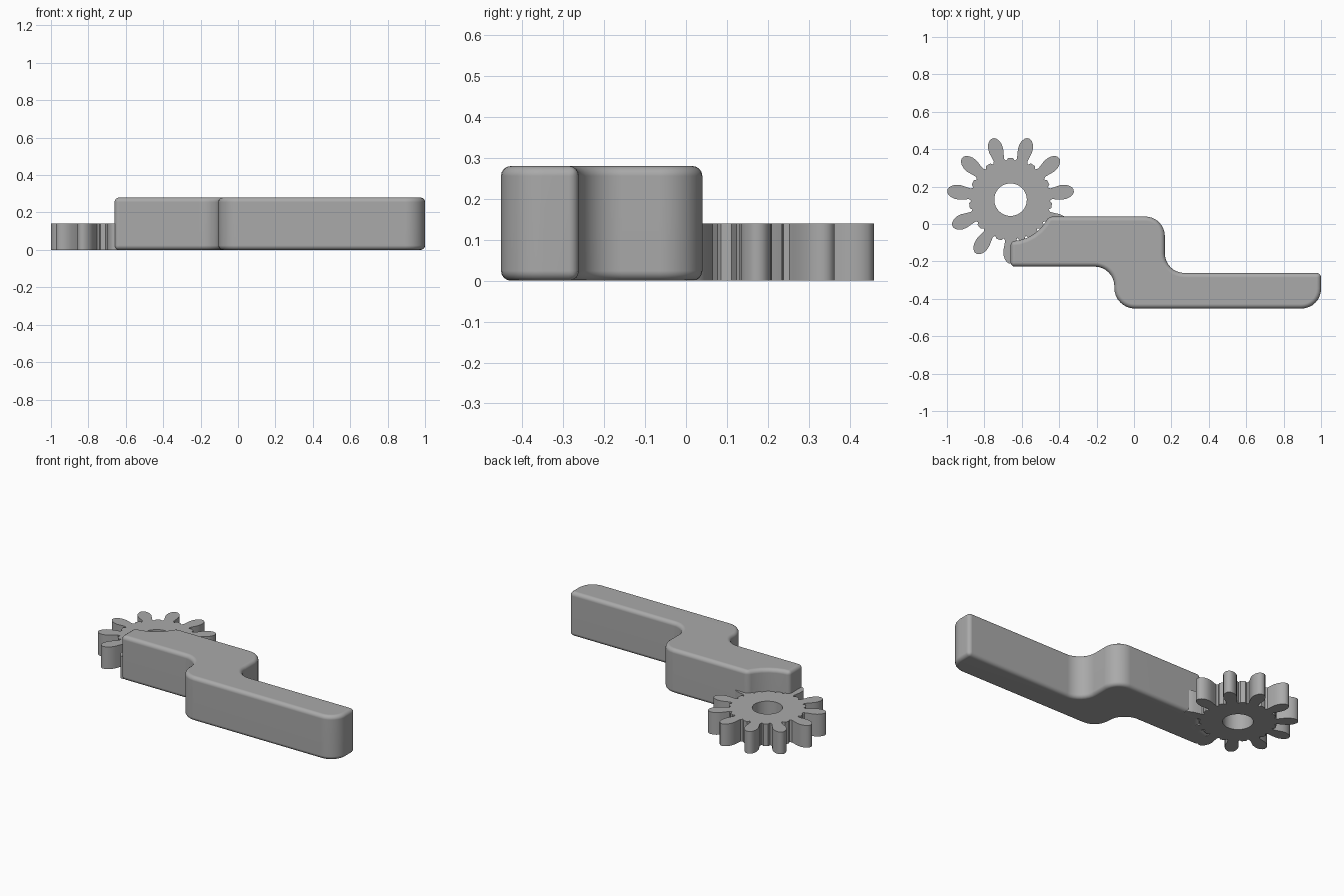
import bpy, bmesh
from math import sin, cos, pi, radians
from mathutils import Vector

cube = bpy.data.objects.get("Cube")
if cube:
    bpy.data.objects.remove(cube, do_unlink=True)

grey = bpy.data.materials.new("plain grey")
grey.use_nodes = True
grey.diffuse_color = (0.4, 0.4, 0.4, 1)
bsdf = next(n for n in grey.node_tree.nodes if n.type == 'BSDF_PRINCIPLED')
bsdf.inputs["Base Color"].default_value = grey.diffuse_color

GEAR = Vector((-0.66, 0.13))
ROOT = 0.222
TEETH = 11


def polar(radius, angle):
    return GEAR + Vector((cos(angle), sin(angle))) * radius


def prism(name, loops, height):
    """Extrude a flat outline, with optional holes, up from the ground."""
    bm = bmesh.new()
    edges = []
    for loop in loops:
        verts = [bm.verts.new((p.x, p.y, 0)) for p in loop]
        edges += [bm.edges.new((a, b)) for a, b in zip(verts, verts[1:] + verts[:1])]
    if len(loops) == 1:
        bm.faces.new(verts)
    else:
        bmesh.ops.triangle_fill(bm, edges=edges, use_beauty=True)
    top = bmesh.ops.extrude_face_region(bm, geom=bm.faces[:], use_keep_orig=True)
    moved = [v for v in top["geom"] if isinstance(v, bmesh.types.BMVert)]
    bmesh.ops.translate(bm, verts=moved, vec=(0, 0, height))
    bmesh.ops.recalc_face_normals(bm, faces=bm.faces[:])
    mesh = bpy.data.meshes.new(name)
    bm.to_mesh(mesh)
    bm.free()
    mesh.materials.append(grey)
    obj = bpy.data.objects.new(name, mesh)
    bpy.context.collection.objects.link(obj)
    return obj


def activate(obj):
    bpy.ops.object.select_all(action='DESELECT')
    obj.select_set(True)
    bpy.context.view_layer.objects.active = obj


def fillet(corner, before, after, radius, steps=8):
    """Round a right-angled corner of an outline."""
    u = (before - corner).normalized() * radius
    v = (after - corner).normalized() * radius
    centre = corner + u + v
    return [centre - v * cos(t) - u * sin(t)
            for t in (pi / 2 * i / steps for i in range(steps + 1))]


# Gear: leaf-shaped teeth with undercut necks around a bored disc
half_tooth = [(0.222, 0.05), (0.209, 0.036), (0.222, 0.029), (0.245, 0.033),
              (0.275, 0.039), (0.3, 0.038), (0.32, 0.031), (0.334, 0.02), (0.341, 0.008)]
tooth = [(r, -w) for r, w in half_tooth] + [(r, w) for r, w in reversed(half_tooth)]
rim = []
for i in range(TEETH):
    angle = -pi / 2 + 2 * pi * i / TEETH
    rim += [polar(r, angle + w / r) for r, w in tooth]
    rim.append(polar(ROOT, angle + pi / TEETH))
bore = [polar(0.087, 2 * pi * i / 40) for i in range(40)]
gear = prism("gear", [rim, bore], 0.14)
activate(gear)
bpy.ops.object.shade_smooth_by_angle(angle=radians(35))

# Arm: stepped bar with a hollow that fits the gear
corners = [(-0.66, -0.228, 0), (-0.105, -0.228, 0.105), (-0.105, -0.452, 0.11),
           (1, -0.452, 0.105), (1, -0.262, 0), (0.165, -0.262, 0.105), (0.165, 0.04, 0.105)]
points = [Vector(c[:2]) for c in corners] + [Vector((-0.46, 0.04))]
outline = []
for i, (x, y, radius) in enumerate(corners):
    if radius:
        outline += fillet(points[i], points[i - 1], points[i + 1], radius)
    else:
        outline.append(points[i])
outline += [polar(ROOT, radians(-24 - 66 * i / 6)) for i in range(7)]
arm = prism("arm", [outline], 0.28)
activate(arm)
bevel = arm.modifiers.new("rounded edges", 'BEVEL')
bevel.width = 0.024
bevel.segments = 4
bevel.limit_method = 'ANGLE'
bevel.angle_limit = radians(35)
bevel.use_clamp_overlap = False
bpy.ops.object.modifier_apply(modifier=bevel.name)
bpy.ops.object.shade_smooth_by_angle(angle=radians(35))
arm.modifiers.new("even shading", 'WEIGHTED_NORMAL').keep_sharp = True
